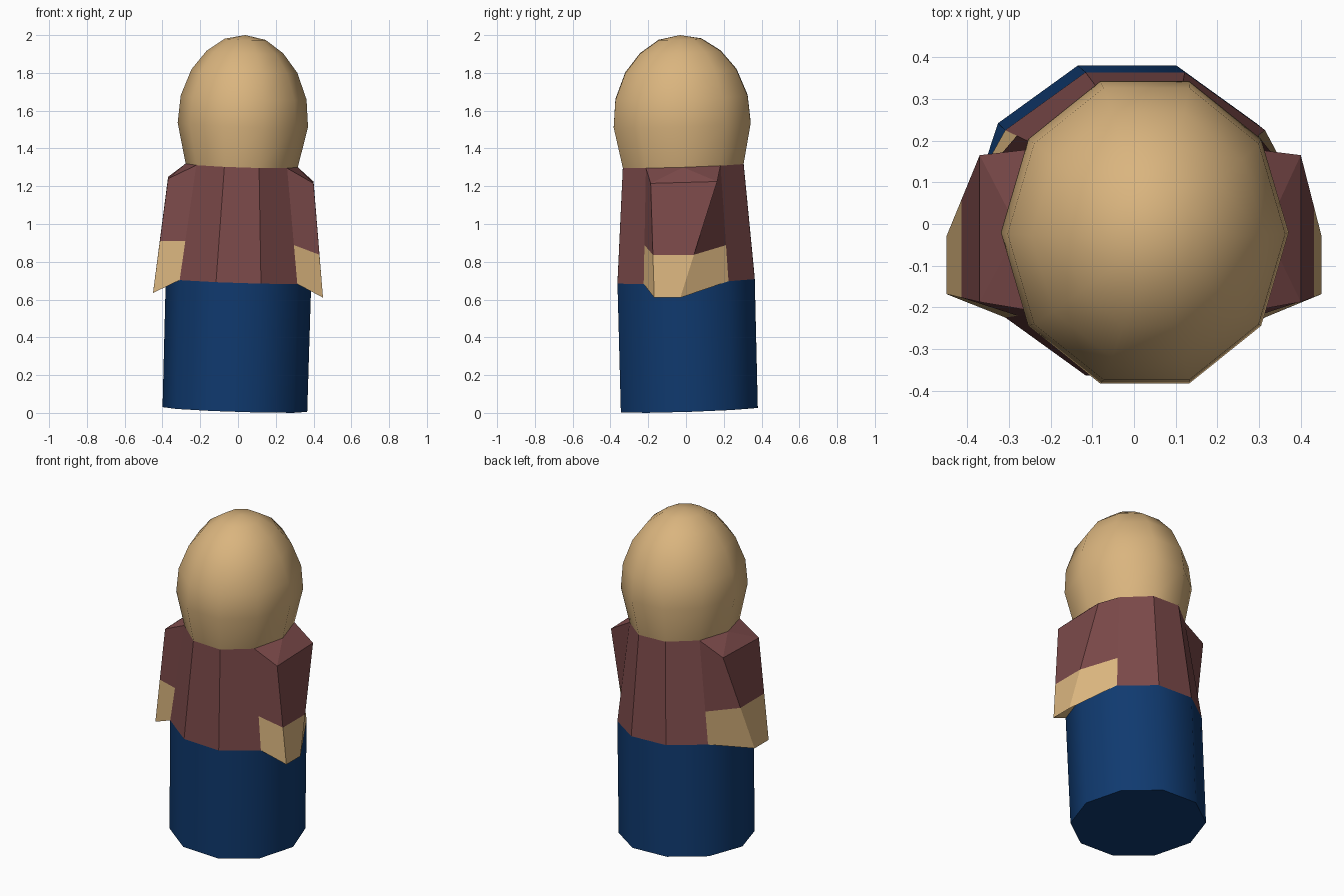
import bpy, bmesh, math
from mathutils import Vector

if "Cube" in bpy.data.objects:
    bpy.data.objects.remove(bpy.data.objects["Cube"])

SIDES = 10
LEAN = 0.033


def material(name, rgb):
    m = bpy.data.materials.new(name)
    m.diffuse_color = (*rgb, 1)
    m.use_nodes = True
    m.node_tree.nodes["Principled BSDF"].inputs["Base Color"].default_value = m.diffuse_color
    return m


skin = material("skin tan", (0.70, 0.46, 0.21))
shirt = material("shirt maroon", (0.20, 0.068, 0.068))
blue = material("trouser blue", (0.005, 0.042, 0.16))


def ring_point(z, rx, ry, i):
    """Corner i of a ten-sided cross-section on the slightly leaning axis."""
    a = 2 * math.pi * i / SIDES
    dx, dy = rx * math.cos(a), ry * math.sin(a)
    return Vector((-0.017 + 0.028 * z + dx, 0.018 - 0.025 * z + dy,
                   z + LEAN * (dy - dx)))


def finish(name, bm, mats, smooth=None):
    bmesh.ops.recalc_face_normals(bm, faces=bm.faces)
    me = bpy.data.meshes.new(name)
    bm.to_mesh(me)
    bm.free()
    for m in mats:
        me.materials.append(m)
    ob = bpy.data.objects.new(name, me)
    bpy.context.collection.objects.link(ob)
    if smooth:
        bpy.ops.object.select_all(action='DESELECT')
        ob.select_set(True)
        bpy.context.view_layer.objects.active = ob
        bpy.ops.object.shade_smooth_by_angle(angle=math.radians(smooth))
    return ob


def loft(name, rings, mat, skip=(), base=False, pole=None, smooth=None):
    bm = bmesh.new()
    loops = [[bm.verts.new(ring_point(*r, i)) for i in range(SIDES)] for r in rings]
    for lo, hi in zip(loops, loops[1:]):
        for i in range(SIDES):
            if i not in skip:
                j = (i + 1) % SIDES
                bm.faces.new((lo[i], lo[j], hi[j], hi[i]))
    if base:
        bm.faces.new(loops[0][::-1])
    if pole:
        tip = bm.verts.new(ring_point(pole, 0, 0, 0))
        for i in range(SIDES):
            bm.faces.new((loops[-1][i], loops[-1][(i + 1) % SIDES], tip))
    return finish(name, bm, [mat], smooth)


WAIST = (0.70, 0.385, 0.382)
NECK = (1.31, 0.297, 0.336)

# Legs, torso (open where the arms attach) and egg-shaped head
loft("legs", [(0.018, 0.383, 0.381), WAIST], blue, base=True, smooth=40)
loft("torso", [WAIST, NECK], shirt, skip=(0, 9, 4, 5))
profile = [(1.525, 0.345), (1.67, 0.333), (1.81, 0.28), (1.91, 0.203), (1.978, 0.108)]
loft("head", [NECK] + [(z, r, r * 1.105) for z, r in profile], skin, pole=2.0, smooth=60)


def arm(name, corners, shoulder_x, shoulder_z, hand_x, hand_z, cuff, slope):
    """Wedge pulled out of two torso sides, tapering forward to the hand."""
    bm = bmesh.new()
    new = bm.verts.new
    low = [new(ring_point(*WAIST, i)) for i in corners]    # front, middle, back
    top = [new(ring_point(*NECK, i)) for i in corners]
    sf, sb = new((shoulder_x, -0.187, shoulder_z - 0.005)), new((shoulder_x, 0.165, shoulder_z + 0.005))
    hf, hb = new((hand_x, -0.168, hand_z)), new((hand_x, -0.03, hand_z))
    face = bm.faces.new
    face((sf, sb, hb, hf))
    face((top[0], sf, hf, low[0]))
    face((top[2], low[2], hb, sb))
    for row, f, b in ((top, sf, sb), (low, hf, hb)):
        face((row[0], row[1], f))
        face((row[1], b, f))
        face((row[1], row[2], b))
    for k in (0, 1):
        face((low[k], low[k + 1], top[k + 1], top[k]))
    # Sleeve end: bare hand below the cuff plane
    co, no = Vector((hand_x, 0, cuff)), Vector((slope, 0, 1)).normalized()
    bmesh.ops.bisect_plane(bm, geom=bm.verts[:] + bm.edges[:] + bm.faces[:],
                           plane_co=co, plane_no=no)
    for f in bm.faces:
        f.material_index = int((f.calc_center_median() - co).dot(no) < 0)
    finish(name, bm, [shirt, skin])


arm("right_side_arm", (9, 0, 1), 0.40, 1.22, 0.45, 0.61, 0.83, 0.38)
arm("left_side_arm", (6, 5, 4), -0.37, 1.245, -0.45, 0.635, 0.91, 0.0)
